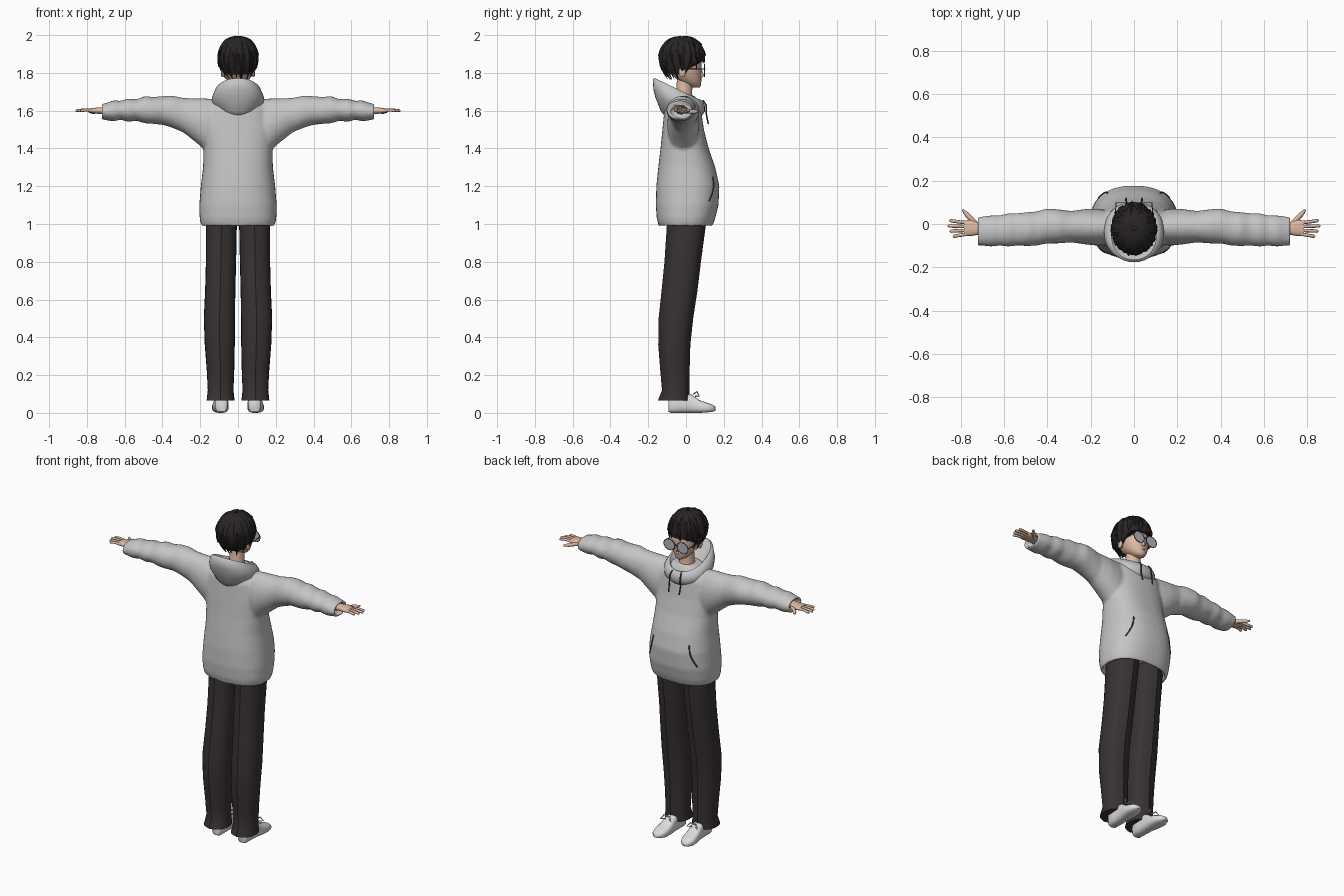
import bpy, bmesh, math, random
from math import sin, cos, pi
from mathutils import Vector as V

random.seed(4)
if "Cube" in bpy.data.objects:
    bpy.data.objects.remove(bpy.data.objects["Cube"])
X, Y, Z = V((1, 0, 0)), V((0, 1, 0)), V((0, 0, 1))


def material(name, *rgb):
    m = bpy.data.materials.new(name)
    m.use_nodes = True
    m.diffuse_color = (*rgb, 1)
    bsdf = m.node_tree.nodes["Principled BSDF"]
    bsdf.inputs["Base Color"].default_value = (*rgb, 1)
    bsdf.inputs["Roughness"].default_value = 0.8
    return m


HOODIE = material("light grey fabric", 0.56, 0.56, 0.56)
PANTS = material("charcoal trousers", 0.04, 0.032, 0.032)
HAIR = material("dark hair", 0.022, 0.018, 0.018)
SKIN = material("skin", 0.72, 0.48, 0.36)
SHOE = material("white leather", 0.72, 0.72, 0.72)
LENS = material("grey lens", 0.45, 0.48, 0.52)
DARK = material("dark trim", 0.06, 0.06, 0.065)
LIPS = material("lips", 0.45, 0.2, 0.16)


def ring(c, a, b, u=X, v=Y, n=24, p=2.0):
    """Superellipse ring of half sizes a, b along u, v."""
    out = []
    for i in range(n):
        ct, st = cos(2 * pi * i / n), sin(2 * pi * i / n)
        out.append(V(c) + u * a * math.copysign(abs(ct) ** (2 / p), ct)
                   + v * b * math.copysign(abs(st) ** (2 / p), st))
    return out


def add_loft(bm, rings):
    rows = [[bm.verts.new(q) for q in r] for r in rings]
    n = len(rows[0])
    for r, s in zip(rows, rows[1:]):
        for i in range(n):
            bm.faces.new((r[i], r[(i + 1) % n], s[(i + 1) % n], s[i]))
    bm.faces.new(rows[0])
    bm.faces.new(rows[-1])


def build(name, lofts, mat, mirror=False, angle=50):
    """One object made of closed lofts, optionally mirrored across x."""
    bm = bmesh.new()
    for rings in lofts:
        add_loft(bm, rings)
    bmesh.ops.recalc_face_normals(bm, faces=bm.faces)
    me = bpy.data.meshes.new(name)
    bm.to_mesh(me)
    bm.free()
    me.materials.append(mat)
    ob = bpy.data.objects.new(name, me)
    bpy.context.collection.objects.link(ob)
    bpy.ops.object.select_all(action="DESELECT")
    ob.select_set(True)
    bpy.context.view_layer.objects.active = ob
    bpy.ops.object.shade_smooth_by_angle(angle=math.radians(angle))
    if mirror:
        ob.modifiers.new("mirror", "MIRROR").use_mirror_merge = False
    return ob


def tube(pts, r, ref=Y, n=8, tip=1.0):
    """Rings along a path; the last ring is scaled by tip."""
    pts = [V(q) for q in pts]
    rings = []
    for i, q in enumerate(pts):
        d = (pts[min(i + 1, len(pts) - 1)] - pts[max(i - 1, 0)]).normalized()
        a = d.cross(ref).normalized()
        k = tip if i == len(pts) - 1 else 1
        rings.append(ring(q, r * k, r * k, a, d.cross(a), n))
    return rings


# Hoodie body and sleeves, fused into one soft surface
TORSO = [(0.99, 0.195, -0.145, 0.14), (1.03, 0.203, -0.155, 0.155), (1.1, 0.205, -0.16, 0.172),
         (1.2, 0.197, -0.157, 0.177), (1.3, 0.185, -0.147, 0.155), (1.4, 0.182, -0.135, 0.12),
         (1.5, 0.185, -0.125, 0.095), (1.6, 0.17, -0.115, 0.08), (1.65, 0.13, -0.1, 0.065),
         (1.68, 0.07, -0.08, 0.045)]


def torso_ring(z, a, y0, y1, k=1.0):
    return ring((0, (y0 + y1) / 2, z), a * k, (y1 - y0) / 2 * k, n=40, p=2.4)


body = [torso_ring(1.04, *TORSO[0][1:], 0.9), torso_ring(0.99, *TORSO[0][1:], 0.93)]
body += [torso_ring(*t) for t in TORSO]
ARM = [(0.08, 1.36, 1.66, -0.09, 0.06), (0.17, 1.385, 1.665, -0.1, 0.07),
       (0.22, 1.43, 1.665, -0.095, 0.07), (0.29, 1.485, 1.668, -0.085, 0.06),
       (0.35, 1.51, 1.68, -0.09, 0.068), (0.4, 1.525, 1.677, -0.09, 0.072),
       (0.45, 1.53, 1.672, -0.1, 0.058), (0.49, 1.532, 1.678, -0.102, 0.055),
       (0.54, 1.547, 1.66, -0.1, 0.05), (0.58, 1.54, 1.665, -0.105, 0.05),
       (0.62, 1.552, 1.652, -0.1, 0.04), (0.66, 1.543, 1.655, -0.105, 0.04),
       (0.7, 1.55, 1.64, -0.1, 0.035), (0.722, 1.553, 1.637, -0.1, 0.033)]


def sleeve(s):
    def at(x, z0, z1, y0, y1, k=1.0):
        return ring((s * x, (y0 + y1) / 2, (z0 + z1) / 2), (y1 - y0) / 2 * k,
                    (z1 - z0) / 2 * k, Y, Z)
    end = ARM[-1][1:]
    return [at(*a) for a in ARM] + [at(0.722, *end, 0.76), at(0.69, *end, 0.72)]


hoodie = build("hoodie_body", [body, sleeve(1), sleeve(-1)], HOODIE)
rem = hoodie.modifiers.new("fuse", "REMESH")
rem.mode, rem.voxel_size, rem.use_smooth_shade = "VOXEL", 0.009, True
smooth = hoodie.modifiers.new("soften", "SMOOTH")
smooth.factor, smooth.iterations = 0.5, 5


# Lowered hood: tilted bowl with an inner wall, (half width, back y, back z, front y, front z)
def hood_ring(a, yb, zb, yf, zf):
    pts = ring((0, (yb + yf) / 2, 0), a, (yf - yb) / 2, n=36, p=2.2)
    for q in pts:
        q.z = zb + (zf - zb) * (q.y - yb) / (yf - yb)
    return pts


build("hood", [[hood_ring(*h) for h in (
    (0.05, -0.1, 1.555, 0.05, 1.57), (0.1, -0.135, 1.6, 0.085, 1.575),
    (0.137, -0.162, 1.67, 0.1, 1.595), (0.138, -0.172, 1.71, 0.1, 1.625),
    (0.118, -0.176, 1.765, 0.09, 1.652), (0.105, -0.165, 1.772, 0.08, 1.655),
    (0.09, -0.14, 1.745, 0.068, 1.635), (0.07, -0.1, 1.69, 0.058, 1.61))]], HOODIE, angle=70)
build("drawstrings", [tube([(0.03, 0.09, 1.655), (0.036, 0.107, 1.63), (0.038, 0.108, 1.58),
                            (0.036, 0.118, 1.53)], 0.004)], DARK, True)


# Pocket openings lying on the hoodie surface
def on_torso(z, th):
    lo, hi = next((p, q) for p, q in zip(TORSO, TORSO[1:]) if p[0] <= z <= q[0])
    f = (z - lo[0]) / (hi[0] - lo[0])
    _, a, y0, y1 = [p + (q - p) * f for p, q in zip(lo, hi)]
    return V((a * cos(th) ** (2 / 2.4), (y0 + y1) / 2 + (y1 - y0) / 2 * sin(th) ** (2 / 2.4), z))


build("pocket_slits", [tube([on_torso(1.25 - 0.13 * t / 6, 0.95 - 0.25 * (t / 6) ** 2)
                             for t in range(7)], 0.004)], DARK, True)

# Trousers with a pressed crease: (z, inner x, outer x, back y, front y)
LEG = [(0.065, 0.018, 0.166, -0.148, 0.02), (0.12, 0.024, 0.16, -0.126, 0.018),
       (0.22, 0.02, 0.165, -0.135, 0.018), (0.36, 0.017, 0.176, -0.146, 0.022),
       (0.5, 0.016, 0.181, -0.144, 0.037), (0.65, 0.014, 0.174, -0.128, 0.06),
       (0.8, 0.01, 0.17, -0.113, 0.078), (1.0, 0.006, 0.17, -0.1, 0.105),
       (1.06, 0.004, 0.165, -0.1, 0.1)]
leg = []
for z, x0, x1, y0, y1 in LEG:
    r = ring(((x0 + x1) / 2, (y0 + y1) / 2, z), (x1 - x0) / 2, (y1 - y0) / 2 - 0.005, p=2.3)
    r[6].y += 0.006
    r[18].y -= 0.006
    leg.append(r)
build("trouser_legs", [leg], PANTS, True, 35)

# Shoes: (y, half width, bottom, top)
SHOES = [(-0.092, 0.024, 0.006, 0.075), (-0.08, 0.034, 0, 0.095), (-0.03, 0.036, 0, 0.11),
         (0.025, 0.038, 0, 0.1), (0.07, 0.043, 0, 0.068), (0.11, 0.043, 0.002, 0.054),
         (0.14, 0.033, 0.006, 0.044), (0.157, 0.014, 0.012, 0.032)]
build("shoes", [[ring((0.088 + 0.06 * max(y, 0), y, (z0 + z1) / 2), w, (z1 - z0) / 2, X, Z, p=2.8)
                 for y, w, z0, z1 in SHOES]], SHOE, True, 60)
build("shoe_laces", [tube([(0.09 + s * 0.003, 0.04, 0.1), (0.09 + s * 0.02, 0.058, 0.112),
                           (0.09 + s * 0.034, 0.07, 0.09), (0.09 + s * 0.015, 0.05, 0.088)],
                          0.004) for s in (-1, 1)], SHOE, True)

# Hands: palm, four fingers and a thumb
palm = [ring((x, y, 1.6), w, h, Y, Z, 16, 2.4) for x, y, w, h in (
    (0.68, -0.025, 0.026, 0.02), (0.72, -0.022, 0.028, 0.018),
    (0.75, -0.018, 0.037, 0.016), (0.785, -0.02, 0.036, 0.011))]
hand = [palm]
for i, length in enumerate((0.055, 0.071, 0.08, 0.072)):
    y = -0.047 + i * 0.0175
    spread = (i - 1.5) * 0.004
    hand.append(tube([(0.77, y, 1.602), (0.78 + length * 0.55, y + spread, 1.603),
                      (0.78 + length * 0.9, y + spread * 1.6, 1.6),
                      (0.78 + length, y + spread * 1.8, 1.598)], 0.0078, Z, tip=0.4))
hand.append(tube([(0.715, -0.01, 1.595), (0.75, 0.022, 1.595), (0.772, 0.045, 1.594),
                  (0.79, 0.066, 1.594)], 0.011, Z, tip=0.4))
build("hands", hand, SKIN, True)

# Head, neck, nose, ears, mouth: (z, centre y, half width, half depth)
face = [ring((0, y, z), a, b, n=28, p=2.1) for z, y, a, b in (
    (1.722, 0.05, 0.014, 0.022), (1.732, 0.042, 0.032, 0.037), (1.755, 0.023, 0.054, 0.058),
    (1.785, 0.005, 0.07, 0.076), (1.82, -0.003, 0.079, 0.085), (1.87, -0.01, 0.084, 0.092),
    (1.93, -0.02, 0.07, 0.075))]
neck = [ring((0, y, z), a, b) for z, y, a, b in (
    (1.6, -0.01, 0.062, 0.066), (1.645, -0.012, 0.052, 0.054),
    (1.69, -0.01, 0.042, 0.042), (1.79, -0.005, 0.042, 0.042))]
nose = [ring((0, y, z), a, b, n=10) for z, y, a, b in (
    (1.815, 0.078, 0.005, 0.006), (1.786, 0.083, 0.009, 0.014), (1.776, 0.079, 0.009, 0.008))]
build("head", [face, neck, nose], SKIN)
build("ears", [[ring((x, -0.02, 1.805), b, h, Y, Z, 14) for x, b, h in (
    (0.068, 0.012, 0.02), (0.085, 0.018, 0.028), (0.09, 0.012, 0.02))]], SKIN, True)
build("mouth", [tube([(x * 0.006, 0.0805 - 0.0006 * x * x, 1.757) for x in range(-2, 3)],
                     0.0025, Z)], LIPS)

# Glasses
LC = V((0.045, 0.098, 1.813))
build("lenses", [[ring(LC + Y * d, 0.036, 0.032, X, Z) for d in (-0.001, 0.001)]], LENS, True)
build("glasses_frame", [
    tube([LC + V((0.037 * cos(t * pi / 12), 0, 0.033 * sin(t * pi / 12))) for t in range(25)],
         0.0025, n=6),
    tube([(0, 0.1, 1.821), (0.012, 0.098, 1.817)], 0.0025, n=6),
    tube([(0.082, 0.097, 1.82), (0.088, 0.04, 1.82), (0.086, -0.02, 1.82)], 0.0025, X, 6)],
    DARK, True)

# Hair: a cap plus layered tapering locks running from the crown
HC = V((0, -0.02, 1.88))


def scalp(az, u, r=1.0):
    """Point on the hair volume: u = 0 crown, 1 widest level, 2 nape."""
    if u <= 1:
        flat, up = sin(u * pi / 2), cos(u * pi / 2)
    else:
        flat, up = 1 - 0.42 * (u - 1) ** 2, 1 - u
    return HC + V((0.1 * sin(az) * flat, 0.116 * cos(az) * flat, 0.109 * up)) * r


def reach(az):
    a = abs((az + pi) % (2 * pi) - pi)
    f = min(max((a - 0.9) / 0.45, 0), 1)
    return 1.27 + f * (0.6 + 0.07 * (a > 2))


angles = [2 * pi * i / 40 for i in range(40)]
build("hair_cap", [[[scalp(a, k / 10 * reach(a) * 0.93) for a in angles]
                    for k in range(1, 11)]], HAIR)


def lock(az, u0, u1, w, lift, flick, twist):
    rings = []
    for i in range(9):
        t = i / 8
        a = az + twist * t * t
        c = scalp(a, u0 + (u1 - u0) * t, 1 + lift + flick * t ** 4)
        out = (c - HC).normalized()
        side = V((cos(a), -sin(a), 0))
        k = max(0.02, min(1, 0.25 + 2 * t) * (1 - t ** 2.5))
        rings.append([c - side * w * k, c + out * 0.009 * k, c + side * w * k, c - out * 0.016 * k])
    return rings


locks = []
for layer, (count, start, share) in enumerate(((26, 0.3, 1.04), (20, 0.15, 0.8), (12, 0.06, 0.5))):
    for i in range(count):
        az = 2 * pi * (i + random.uniform(-0.3, 0.3)) / count
        locks.append(lock(az, start, reach(az) * share * random.uniform(0.94, 1.04),
                          0.019 + 0.003 * layer, 0.01 + 0.012 * layer,
                          random.uniform(0.0, 0.1), random.uniform(-0.3, 0.3)))
build("hair_locks", locks, HAIR, angle=40)
